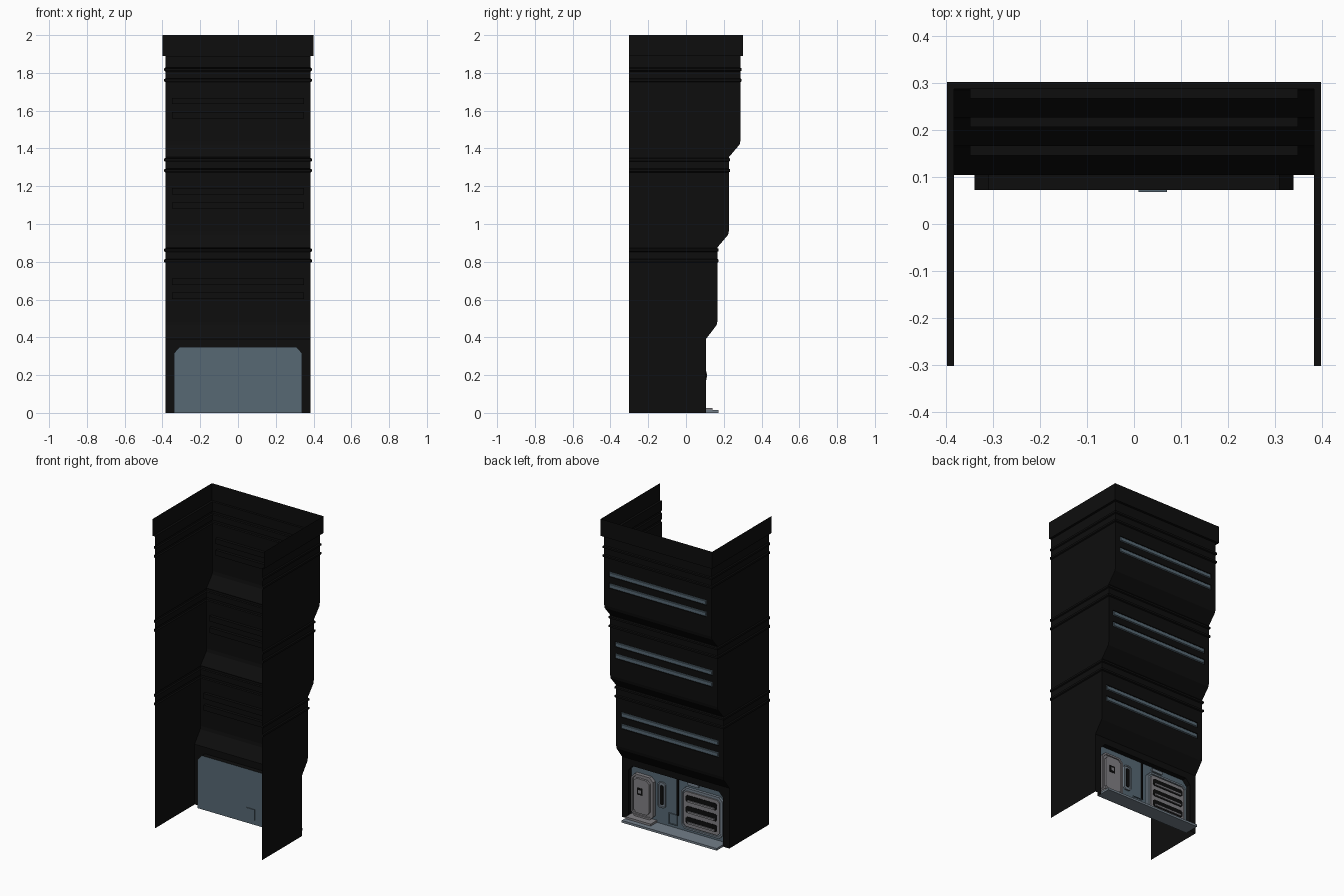
import bpy, bmesh

if "Cube" in bpy.data.objects:
    bpy.data.objects.remove(bpy.data.objects["Cube"])

def mat(name, r, g, b):
    m = bpy.data.materials.new(name)
    m.diffuse_color = (r, g, b, 1)
    m.use_nodes = True
    m.node_tree.nodes["Principled BSDF"].inputs["Base Color"].default_value = m.diffuse_color
    return m

BLACK = mat("black shell", 0.004, 0.004, 0.004)
SLATE = mat("slate panel", 0.095, 0.14, 0.175)
TRAY = mat("light slate", 0.17, 0.21, 0.25)
GREY = mat("warm grey", 0.22, 0.215, 0.23)

def finish(bm, name, *mats):
    me = bpy.data.meshes.new(name)
    bm.to_mesh(me)
    bm.free()
    for m in mats:
        me.materials.append(m)
    ob = bpy.data.objects.new(name, me)
    bpy.context.collection.objects.link(ob)
    return ob

def plate(name, x0, x1, z0, z1, y0, y1, m, c=0.0, lip=0.0, depth=0.0):
    """Block facing the back (+y), corners cut by c, optional inset face."""
    if c:
        pts = [(x0 + c, z0), (x1 - c, z0), (x1, z0 + c), (x1, z1 - c),
               (x1 - c, z1), (x0 + c, z1), (x0, z1 - c), (x0, z0 + c)]
    else:
        pts = [(x0, z0), (x1, z0), (x1, z1), (x0, z1)]
    bm = bmesh.new()
    a = [bm.verts.new((x, y0, z)) for x, z in pts]
    b = [bm.verts.new((x, y1, z)) for x, z in pts]
    n = len(pts)
    bm.faces.new(a)
    top = bm.faces.new(b[::-1])
    for i in range(n):
        bm.faces.new((a[i], b[i], b[(i + 1) % n], a[(i + 1) % n]))
    bmesh.ops.recalc_face_normals(bm, faces=bm.faces[:])
    if lip:
        bmesh.ops.inset_region(bm, faces=[top], thickness=lip)
        bmesh.ops.inset_region(bm, faces=[top], thickness=0.002, depth=depth)
    return finish(bm, name, m)

# ---- shell: stepped sheet open at the front, with ribs, top band and grooves
W, FRONT, STEP = 0.384, -0.303, 0.061
P = 0.478                                  # height of one tier
rows = [(0, 0.105, 0), (0.39, 0.105, 0)]   # z, back y, outward offset
groove_rows = []
for k in range(3):
    y, z = 0.105 + STEP * (k + 1), P * k
    rows += [(z + 0.465, y - 0.004, 0), (z + 0.485, y, 0)]
    for g in (0.62, 0.695):
        groove_rows.append(len(rows))
        rows += [(z + g - 0.017, y, 0), (z + g + 0.017, y, 0)]
    for r in (0.805, 0.862):
        rows += [(z + r - 0.01, y, 0), (z + r - 0.006, y, 0.007),
                 (z + r + 0.006, y, 0.007), (z + r + 0.01, y, 0)]
    if k < 2:
        rows.append((z + 0.876, y, 0))
yt = 0.105 + STEP * 3
rows += [(1.89, yt, 0), (1.89, yt, 0.015), (2.0, yt, 0.015)]

bm = bmesh.new()
grid = []
for z, y, o in rows:
    w, b = W + o, y + o
    grid.append([bm.verts.new(p) for p in
                 ((-w, FRONT, z), (-w, b, z), (-0.35, b, z),
                  (0.35, b, z), (w, b, z), (w, FRONT, z))])
grooves = []
for i in range(len(rows) - 1):
    for j in range(5):
        if i == 0 and 0 < j < 4:
            continue
        f = bm.faces.new((grid[i][j], grid[i + 1][j], grid[i + 1][j + 1], grid[i][j + 1]))
        if j == 2 and i in groove_rows:
            grooves.append(f)
for f in grooves:
    ext = bmesh.ops.extrude_face_region(bm, geom=[f])["geom"]
    bmesh.ops.translate(bm, vec=(0, -0.02, 0),
                        verts=[v for v in ext if isinstance(v, bmesh.types.BMVert)])
    if f.is_valid:
        bm.faces.remove(f)

# bottom of the back wall, with a recess whose floor is the slate panel
HOLE = [(-0.34, 0), (-0.34, 0.315), (-0.31, 0.348), (0.31, 0.348), (0.34, 0.315), (0.34, 0)]
rim = [bm.verts.new((x, 0.105, z)) for x, z in HOLE]
floor = [bm.verts.new((x, 0.073, z)) for x, z in HOLE]
g0, g1 = grid[0], grid[1]
bm.faces.new([g0[1], g1[1], g1[2], g1[3], g1[4], g0[4]] + rim[::-1])
for i in range(5):
    bm.faces.new((rim[i], rim[i + 1], floor[i + 1], floor[i]))
bm.faces.new(floor).material_index = 1
loose = [v for v in bm.verts if not v.link_faces]
bmesh.ops.delete(bm, geom=loose, context='VERTS')
finish(bm, "shell", BLACK, SLATE)

# ---- grey rails lying in the grooves
for k in range(3):
    y = 0.105 + STEP * (k + 1)
    for g in (0.62, 0.695):
        z = P * k + g
        plate("rail", -0.347, 0.347, z - 0.014, z + 0.014, y - 0.018, y - 0.002,
              SLATE, lip=0.005, depth=0.003)

# ---- tray along the foot of the back
plate("tray", -0.34, 0.34, 0.0, 0.014, 0.075, 0.172, TRAY)
plate("unit_foot", 0.155, 0.335, 0.014, 0.027, 0.075, 0.14, GREY)

# ---- tall unit with a socket
plate("unit_body", 0.168, 0.325, 0.027, 0.3, 0.074, 0.098, GREY, c=0.025, lip=0.012, depth=-0.006)
plate("unit_face", 0.19, 0.303, 0.055, 0.278, 0.09, 0.106, GREY, c=0.02)
plate("socket_frame", 0.236, 0.276, 0.175, 0.22, 0.1, 0.108, BLACK)
plate("socket_core", 0.247, 0.265, 0.187, 0.208, 0.105, 0.11, GREY)

# ---- upright slot
plate("slot_frame", 0.09, 0.145, 0.12, 0.285, 0.074, 0.085, TRAY, c=0.012, lip=0.008, depth=-0.005)
plate("slot_hole", 0.106, 0.129, 0.14, 0.265, 0.076, 0.084, BLACK, c=0.006)

# ---- divider, pocket and latch
plate("divider", -0.001, 0.009, 0.1, 0.348, 0.074, 0.083, BLACK)
plate("pocket", 0.01, 0.07, 0.03, 0.1, 0.068, 0.08, SLATE, lip=0.006, depth=-0.004)
plate("latch", -0.15, -0.07, 0.318, 0.338, 0.074, 0.084, TRAY, c=0.005)

# ---- vent block with three slots and lips
plate("vent_block", -0.325, -0.03, 0.035, 0.302, 0.074, 0.092, TRAY, c=0.025, lip=0.012, depth=-0.005)
plate("vent_face", -0.305, -0.05, 0.055, 0.282, 0.085, 0.095, GREY, c=0.015)
for i in range(3):
    z = 0.075 + i * 0.07
    plate("vent_slot", -0.29, -0.065, z, z + 0.045, 0.09, 0.098, BLACK, c=0.01)
    plate("vent_lip", -0.275, -0.08, z + 0.004, z + 0.016, 0.09, 0.105, GREY)
